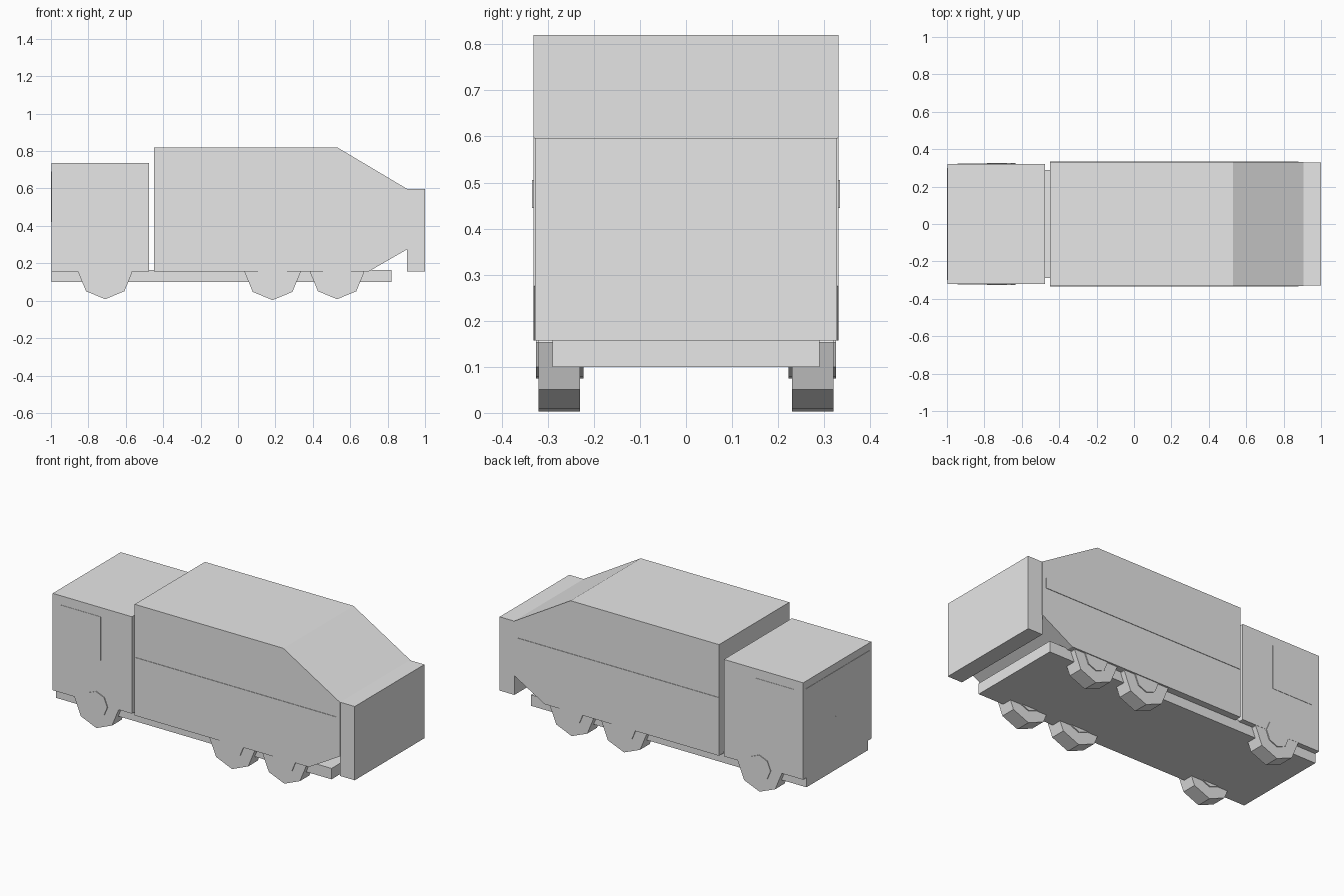
import bpy, bmesh, math
from mathutils import Matrix

cube = bpy.data.objects.get("Cube")
if cube:
    bpy.data.objects.remove(cube)

grey = bpy.data.materials.new("plain_grey")
grey.use_nodes = True
grey.diffuse_color = (0.8, 0.8, 0.8, 1)
grey.node_tree.nodes["Principled BSDF"].inputs["Base Color"].default_value = (0.8, 0.8, 0.8, 1)


def finish(name, bm):
    bmesh.ops.recalc_face_normals(bm, faces=bm.faces)
    mesh = bpy.data.meshes.new(name)
    bm.to_mesh(mesh)
    bm.free()
    mesh.materials.append(grey)
    obj = bpy.data.objects.new(name, mesh)
    bpy.context.scene.collection.objects.link(obj)
    return obj


def extrude_profile(name, points, half_width):
    """Side outline in x and z, extruded across the vehicle."""
    bm = bmesh.new()
    face = bm.faces.new([bm.verts.new((x, -half_width, z)) for x, z in points])
    ext = bmesh.ops.extrude_face_region(bm, geom=[face])["geom"]
    verts = [v for v in ext if isinstance(v, bmesh.types.BMVert)]
    bmesh.ops.translate(bm, verts=verts, vec=(0, 2 * half_width, 0))
    return finish(name, bm)


def box(name, x0, x1, z0, z1, half_width):
    return extrude_profile(name, [(x0, z0), (x1, z0), (x1, z1), (x0, z1)], half_width)


def octagon(name, x, y0, y1, z, radius):
    """Eight-sided drum lying across the vehicle, one corner pointing down."""
    bm = bmesh.new()
    place = Matrix.Translation((x, (y0 + y1) / 2, z)) @ Matrix.Rotation(math.pi / 2, 4, 'X')
    bmesh.ops.create_cone(bm, cap_ends=True, segments=8, radius1=radius,
                          radius2=radius, depth=abs(y1 - y0), matrix=place)
    return finish(name, bm)


# Frame and cab
box("chassis", -0.998, 0.82, 0.10, 0.165, 0.29)
box("cab", -0.998, -0.475, 0.157, 0.735, 0.321)

# Load body with sloping rear, and the tailgate hanging behind it
extrude_profile("load_body", [(-0.45, 0.157), (0.70, 0.157), (0.905, 0.275),
                              (0.905, 0.597), (0.53, 0.82), (-0.45, 0.82)], 0.331)
box("tailgate", 0.903, 1.0, 0.157, 0.597, 0.328)

# Raised side strips, cab side windows and windscreen as thin plates
box("side_strips", -0.45, 0.88, 0.445, 0.505, 0.334)
box("side_windows", -0.945, -0.68, 0.42, 0.68, 0.323)
box("windscreen", -1.0, -0.99, 0.42, 0.69, 0.30)

# Three axles of eight-sided wheels with hubs showing on both faces
axles = [("front", -0.71, 0.145), ("middle", 0.185, 0.15), ("rear", 0.53, 0.145)]
for label, x, radius in axles:
    for side, s in (("left", 1), ("right", -1)):
        octagon(f"{label}_{side}_tyre", x, s * 0.23, s * 0.32, 0.153, radius)
        octagon(f"{label}_{side}_hub", x, s * 0.223, s * 0.326, 0.153, radius * 0.52)
